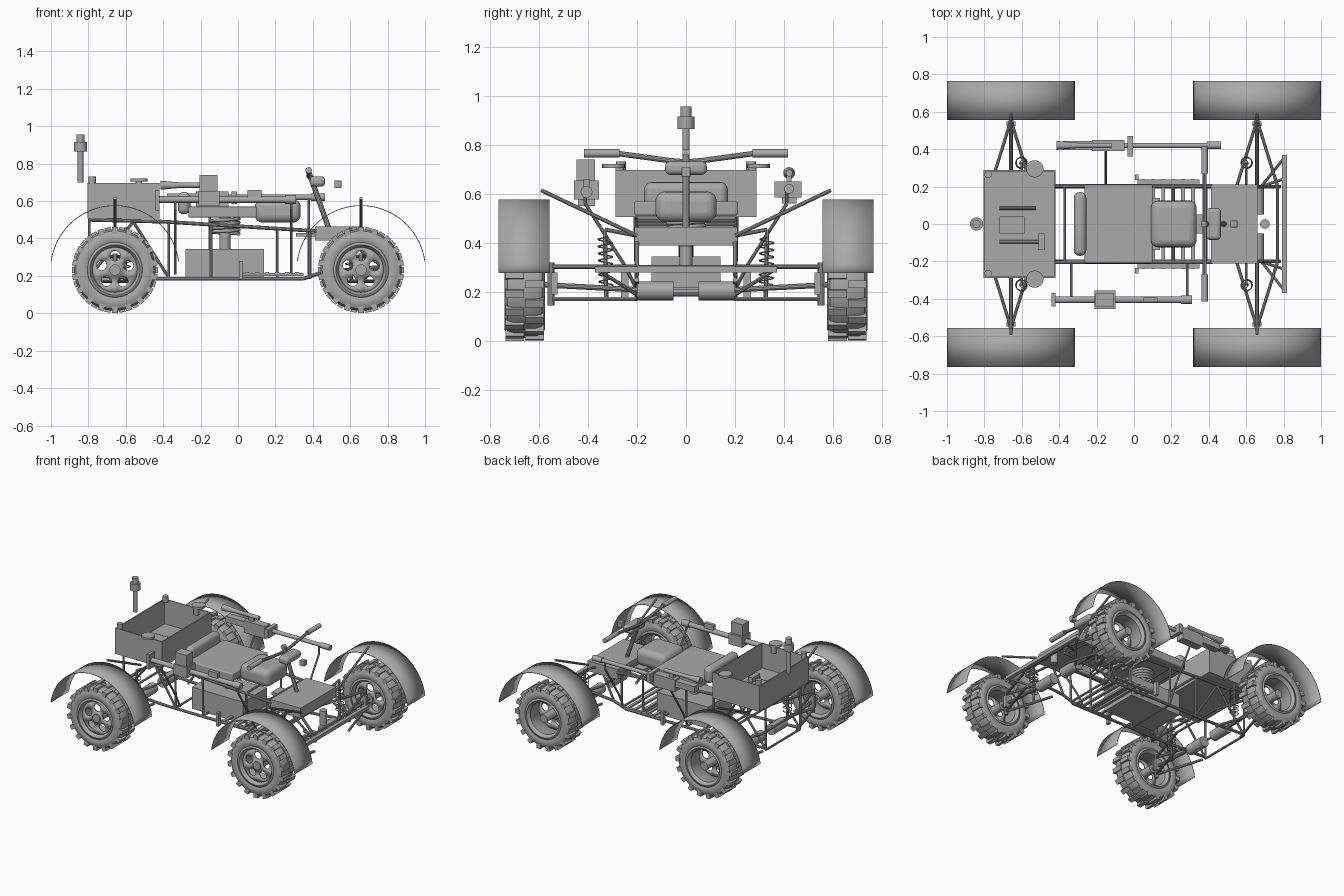
import bpy, bmesh, math
from mathutils import Matrix, Vector

if "Cube" in bpy.data.objects:
    bpy.data.objects.remove(bpy.data.objects["Cube"])

grey = bpy.data.materials.new("plain_grey")
grey.use_nodes = True
grey.diffuse_color = (0.4, 0.4, 0.4, 1)
grey.node_tree.nodes["Principled BSDF"].inputs["Base Color"].default_value = (0.4, 0.4, 0.4, 1)
parts = []
SIDES = (-1, 1)


def finish(name, bm, loc=(0, 0, 0)):
    bmesh.ops.recalc_face_normals(bm, faces=bm.faces[:])
    mesh = bpy.data.meshes.new(name)
    bm.to_mesh(mesh)
    bm.free()
    mesh.materials.append(grey)
    ob = bpy.data.objects.new(name, mesh)
    ob.location = loc
    bpy.context.collection.objects.link(ob)
    parts.append(ob)
    return ob


def add_box(bm, lo, hi, turn=Matrix()):
    lo, hi = Vector(lo), Vector(hi)
    m = turn @ Matrix.Translation((lo + hi) / 2) @ Matrix.Diagonal((*(hi - lo), 1))
    bmesh.ops.create_cube(bm, size=1, matrix=m)


def box(name, lo, hi, bevel=0):
    bm = bmesh.new()
    add_box(bm, lo, hi)
    ob = finish(name, bm)
    if bevel:
        mod = ob.modifiers.new("rounding", "BEVEL")
        mod.width, mod.segments = bevel, 4
    return ob


def rod(name, pts, r=0.008, r2=None, sides=10):
    bm = bmesh.new()
    pts = [Vector(p) for p in pts]
    for a, b in zip(pts, pts[1:]):
        d = b - a
        m = Matrix.Translation((a + b) / 2) @ d.to_track_quat("Z", "Y").to_matrix().to_4x4()
        bmesh.ops.create_cone(bm, cap_ends=True, segments=sides, radius1=r,
                              radius2=r if r2 is None else r2, depth=d.length, matrix=m)
    return finish(name, bm)


def rod_pair(name, pts, r=0.008, sides=10):
    for s, side in zip(SIDES, ("right_", "left_")):
        rod(side + name, [(x, y * s, z) for x, y, z in pts], r, sides=sides)


def lathe(name, profile, loc, start=0, sweep=math.tau, steps=40):
    # profile of (radius, y) swept about the y axis
    bm = bmesh.new()
    vs = [bm.verts.new((r * math.cos(start), y, r * math.sin(start))) for r, y in profile]
    es = [bm.edges.new(p) for p in zip(vs, vs[1:])]
    bmesh.ops.spin(bm, geom=vs + es, cent=(0, 0, 0), axis=(0, -1, 0), angle=sweep, steps=steps)
    bmesh.ops.remove_doubles(bm, verts=bm.verts[:], dist=1e-4)
    return finish(name, bm, loc)


def thicken(ob, t):
    mod = ob.modifiers.new("thickness", "SOLIDIFY")
    mod.thickness, mod.offset = t, 0


def coil(name, a, b, radius, turns, wire):
    curve = bpy.data.curves.new(name, "CURVE")
    curve.dimensions, curve.bevel_depth, curve.bevel_resolution = "3D", wire, 1
    n = turns * 14
    line = curve.splines.new("POLY")
    line.points.add(n)
    for i, p in enumerate(line.points):
        t = math.tau * i / 14
        c = Vector(a).lerp(Vector(b), i / n)
        p.co = (c.x + radius * math.cos(t), c.y + radius * math.sin(t), c.z, 1)
    curve.materials.append(grey)
    bpy.context.collection.objects.link(bpy.data.objects.new(name, curve))


def ring_edges(bm, cx, cz, r, n):
    vs = [bm.verts.new((cx + r * math.cos(math.tau * i / n), -0.05,
                        cz + r * math.sin(math.tau * i / n))) for i in range(n)]
    return [bm.edges.new((vs[i - 1], vs[i])) for i in range(n)]


AX, AZ, WY = 0.658, 0.232, 0.657


def wheel(tag, loc):
    half = [(0.145, 0.075), (0.16, 0.082), (0.185, 0.082), (0.208, 0.07), (0.218, 0.045)]
    lathe(tag + "_tyre", [(r, -y) for r, y in half] + half[::-1], loc, steps=48)
    rim = [(0.147, -0.076), (0.135, -0.078), (0.122, -0.06), (0.118, 0.06), (0.135, 0.078), (0.147, 0.076)]
    thicken(lathe(tag + "_rim", rim, loc), 0.004)
    # staggered tread blocks
    bm = bmesh.new()
    for i in range(36):
        turn = Matrix.Rotation(math.tau * i / 36, 4, "Y")
        y = 0.04 * (1 if i % 2 else -1)
        add_box(bm, (-0.016, y - 0.038, 0.195), (0.016, y + 0.038, 0.23), turn)
    finish(tag + "_tread", bm, loc)
    # wheel disc with five round holes
    bm = bmesh.new()
    edges = ring_edges(bm, 0, 0, 0.121, 40)
    for i in range(5):
        a = math.tau * i / 5 + 0.3
        edges += ring_edges(bm, 0.075 * math.cos(a), 0.075 * math.sin(a), 0.027, 16)
    bmesh.ops.triangle_fill(bm, use_beauty=True, use_dissolve=False, edges=edges)
    thicken(finish(tag + "_disc", bm, loc), 0.008)
    x, y, z = loc
    rod(tag + "_hub", [(x, y - 0.065, z), (x, y + 0.07, z)], 0.03, sides=20)


# wheels, fenders and suspension at each corner
for sx, end in zip(SIDES, ("rear", "front")):
    for sy, side in zip(SIDES, ("right", "left")):
        tag, x = end + "_" + side, sx * AX
        wheel(tag, (x, sy * WY, AZ))
        guard = [(0.344, -0.104), (0.344, 0.104)]
        thicken(lathe(tag + "_fender", guard, (x, sy * 0.66, AZ), 0.135, math.pi - 0.27, 28), 0.004)
        rod(tag + "_fender_strut", [(x, sy * 0.2, 0.43), (x, sy * 0.59, 0.615)])
        for z, level in ((0.172, "lower"), (0.303, "upper")):
            rod(f"{tag}_{level}_arm", [(x - 0.11, sy * 0.2, z), (x, sy * 0.555, z), (x + 0.11, sy * 0.2, z)], 0.009)
        rod(tag + "_kingpin", [(x, sy * 0.55, 0.145), (x, sy * 0.55, 0.32)], 0.014)
        box(tag + "_upright", (x - 0.025, sy * 0.535 - 0.012, 0.19), (x + 0.025, sy * 0.535 + 0.012, 0.28))
        rod(tag + "_half_shaft", [(x, sy * 0.2, 0.21), (x, sy * 0.62, AZ)], 0.011)
        rod(tag + "_motor", [(x, sy * 0.05, 0.205), (x, sy * 0.2, 0.205)], 0.038, sides=20)
        low, top = (sx * 0.605, sy * 0.325, 0.18), (sx * 0.6, sy * 0.33, 0.455)
        rod(tag + "_damper", [low, top], 0.009)
        coil(tag + "_spring", Vector(low).lerp(Vector(top), 0.15), Vector(low).lerp(Vector(top), 0.88), 0.029, 7, 0.003)
        rod(tag + "_spring_mount", [top, (sx * 0.6, sy * 0.2, 0.43)])

# tube frame
rod_pair("lower_rail", [(-0.79, 0.2, 0.2), (-0.45, 0.2, 0.185), (0.35, 0.2, 0.185), (0.45, 0.2, 0.22), (0.78, 0.2, 0.25)], 0.01)
rod_pair("upper_rail", [(-0.8, 0.205, 0.5), (-0.4, 0.205, 0.49), (0.42, 0.205, 0.44)], 0.01)
rod_pair("nose_rail", [(0.42, 0.2, 0.44), (0.66, 0.2, 0.4), (0.78, 0.2, 0.27)], 0.01)
for x, top in ((-0.795, 0.5), (-0.37, 0.49), (-0.145, 0.475), (0.21, 0.455), (0.385, 0.445)):
    rod_pair("post", [(x, 0.2, 0.19), (x, 0.205, top)])
    rod("lower_cross_tube", [(x, -0.2, 0.19), (x, 0.2, 0.19)])
    rod("upper_cross_tube", [(x, -0.205, top), (x, 0.205, top)])
rod_pair("rear_brace", [(-0.79, 0.2, 0.2), (-0.56, 0.2, 0.49), (-0.37, 0.2, 0.19)])
rod_pair("nose_brace", [(0.45, 0.2, 0.22), (0.55, 0.2, 0.42), (0.77, 0.2, 0.25)])
for x in (-AX - 0.11, -AX + 0.11, AX - 0.11, AX + 0.11):
    rod("suspension_cross_tube", [(x, -0.2, 0.303), (x, 0.2, 0.303)])

# bumper
box("bumper", (0.79, -0.37, 0.28), (0.817, 0.37, 0.305))
rod_pair("bumper_brace", [(0.68, 0.2, 0.19), (0.8, 0.35, 0.285)])
rod_pair("bumper_stay", [(0.68, 0.2, 0.3), (0.8, 0.24, 0.295)])

# battery case and slatted footboard
box("battery_case", (-0.28, -0.14, 0.185), (0.14, 0.14, 0.345))
for i in range(6):
    x = 0.05 + i * 0.053
    box("foot_slat", (x - 0.01, -0.24, 0.208), (x + 0.01, 0.24, 0.22))
for s in SIDES:
    box("foot_edge", (0.02, s * 0.225 - 0.012, 0.2), (0.35, s * 0.225 + 0.012, 0.215))
    box("foot_stop", (0.005, s * 0.25 - 0.015, 0.18), (0.025, s * 0.25 + 0.015, 0.28))

# seat
box("seat_base", (-0.265, -0.21, 0.512), (0.1, 0.21, 0.57), 0.008)
box("back_cushion", (-0.322, -0.17, 0.53), (-0.255, 0.17, 0.648), 0.03)
box("front_cushion", (0.09, -0.125, 0.485), (0.335, 0.125, 0.61), 0.04)
coil("seat_spring", (-0.07, 0, 0.425), (-0.07, 0, 0.505), 0.075, 4, 0.01)
rod("seat_post", [(-0.07, 0, 0.34), (-0.07, 0, 0.515)], 0.03, sides=16)

# nose deck and steering
box("nose_deck", (0.412, -0.21, 0.39), (0.66, 0.21, 0.465))
box("nose_bracket", (0.31, -0.05, 0.41), (0.412, 0.05, 0.43))
rod("steering_base", [(0.7, 0, 0.28), (0.7, 0, 0.385)], 0.026, sides=16)
rod("steering_column", [(0.485, 0, 0.455), (0.375, 0, 0.765)], 0.014)
rod("column_knob", [(0.375, -0.015, 0.765), (0.375, 0.015, 0.765)], 0.015, sides=16)
rod_pair("handlebar", [(0.378, 0, 0.73), (0.378, 0.06, 0.735), (0.378, 0.28, 0.765)], 0.011)
rod_pair("grip", [(0.378, 0.27, 0.765), (0.378, 0.415, 0.765)], 0.017, 14)
box("dash_pod", (0.385, -0.085, 0.678), (0.465, 0.085, 0.732), 0.02)
box("lamp", (0.515, -0.018, 0.67), (0.553, 0.018, 0.71), 0.004)

# open cargo bin
X0, X1, BY, B0, B1, T = -0.805, -0.42, 0.288, 0.507, 0.698, 0.008
box("bin_floor", (X0, -BY, B0), (X1, BY, B0 + T))
box("bin_rear", (X0, -BY, B0), (X0 + T, BY, B1))
box("bin_front", (X1 - T, -BY, B0), (X1, BY, B1))
box("bin_right", (X0, -BY, B0), (X1, T - BY, B1))
box("bin_left", (X0, BY - T, B0), (X1, BY, B1))
box("bin_parcel", (-0.72, -0.05, 0.515), (-0.585, 0.04, 0.56))
rod("bin_wrench", [(-0.72, 0.085, 0.525), (-0.525, 0.085, 0.525)], 0.01)
rod("bin_hammer_handle", [(-0.72, -0.095, 0.525), (-0.5, -0.095, 0.525)], 0.01)
box("bin_hammer_head", (-0.51, -0.14, 0.515), (-0.475, -0.05, 0.55))
rod_pair("corner_knob", [(-0.78, 0.265, 0.69), (-0.78, 0.265, 0.732)], 0.02, 14)
rod_pair("bin_cap", [(-0.53, 0.295, 0.706), (-0.53, 0.295, 0.722)], 0.046, 24)
rod_pair("cap_stem", [(-0.53, 0.27, 0.66), (-0.53, 0.27, 0.71)], 0.018, 14)

# mast
for name, lo, hi, r in (("mast", 0.7, 0.87, 0.015), ("mast_collar", 0.865, 0.915, 0.035), ("mast_cap", 0.915, 0.955, 0.022)):
    rod(name, [(-0.842, 0, lo), (-0.842, 0, hi)], r, sides=20)

# right side long tool on stays
ry = -0.405
rod("right_tool_tube", [(-0.43, ry, 0.608), (0.31, ry, 0.608)], 0.018, sides=16)
box("right_tool_end", (-0.44, ry - 0.035, 0.55), (-0.42, ry + 0.035, 0.66))
box("right_tool_body", (-0.21, -0.455, 0.577), (-0.1, -0.355, 0.655))
box("right_tool_case", (-0.205, -0.445, 0.655), (-0.11, -0.37, 0.74))
box("right_tool_sight", (0.05, -0.418, 0.62), (0.125, -0.392, 0.66))
rod("right_tool_muzzle", [(0.25, ry, 0.608), (0.31, ry, 0.608)], 0.024, sides=16)

# left side long tool
ly = 0.42
rod("left_tool_tube", [(-0.2, ly, 0.62), (0.46, ly, 0.62)], 0.014, sides=16)
rod("left_tool_muzzle", [(0.39, ly, 0.62), (0.465, ly, 0.62)], 0.02, sides=16)
box("left_tool_stock", (-0.38, ly - 0.025, 0.595), (-0.18, ly + 0.025, 0.64))
box("left_tool_body", (-0.225, ly - 0.03, 0.56), (-0.05, ly + 0.03, 0.65))
box("left_tool_clamp", (-0.035, 0.36, 0.585), (-0.005, 0.47, 0.65))
rod("left_scope", [(-0.32, ly, 0.685), (-0.12, ly, 0.685)], 0.014, sides=16)
rod("left_scope_bell", [(-0.415, ly, 0.685), (-0.3, ly, 0.685)], 0.024, 0.014, 16)
box("left_scope_mount", (-0.2, ly - 0.01, 0.64), (-0.16, ly + 0.01, 0.68))

# stays holding the long tools
for s, xs in ((-1, (-0.335, 0.285)), (1, (-0.15, 0.378))):
    for x in xs:
        rod("tool_stay", [(x, s * 0.2, 0.21), (x, s * 0.25, 0.31), (x, s * 0.41, 0.56), (x, s * 0.41, 0.61)], 0.007)

for ob in parts:
    ob.select_set(True)
bpy.context.view_layer.objects.active = parts[0]
bpy.ops.object.shade_smooth_by_angle(angle=math.radians(35))
